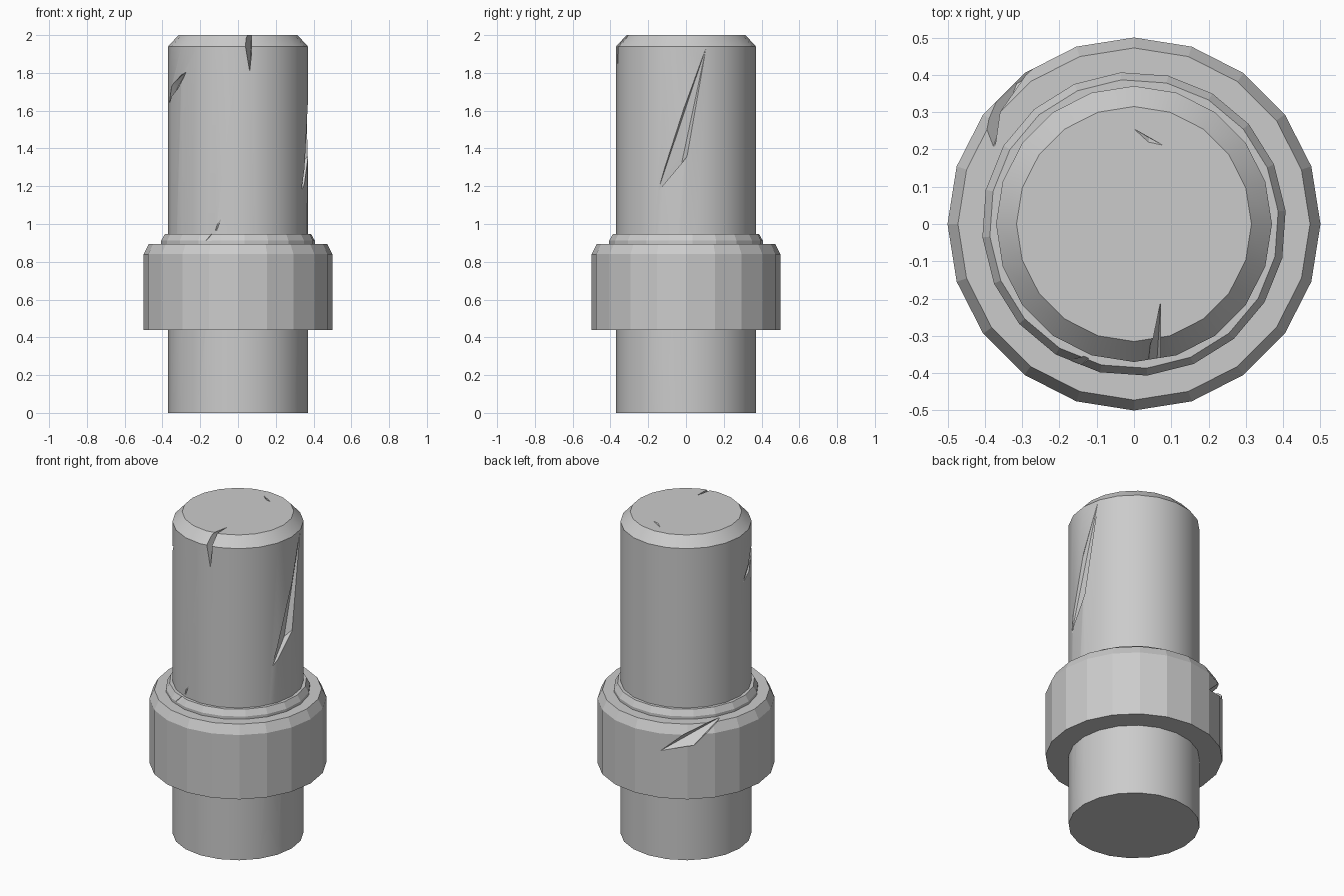
import bpy, bmesh
from math import sin, cos, radians, pi

if "Cube" in bpy.data.objects:
    bpy.data.objects.remove(bpy.data.objects["Cube"])

SIDES = 20


def polar(a, r, z):
    return (r * cos(radians(a)), r * sin(radians(a)), z)


def finish(name, bm):
    bmesh.ops.recalc_face_normals(bm, faces=bm.faces)
    mesh = bpy.data.meshes.new(name)
    bm.to_mesh(mesh)
    bm.free()
    obj = bpy.data.objects.new(name, mesh)
    bpy.context.collection.objects.link(obj)
    return obj


def lathe(name, profile, hollow=False, turn=0):
    """Revolve (radius, z) points; hollow closes the profile, else caps the ends."""
    bm = bmesh.new()
    rings = [[bm.verts.new(polar(turn + 360 * i / SIDES, r, z)) for i in range(SIDES)]
             for r, z in profile]
    pairs = list(zip(rings, rings[1:]))
    if hollow:
        pairs.append((rings[-1], rings[0]))
    else:
        bm.faces.new(rings[0])
        bm.faces.new(rings[-1])
    for lo, hi in pairs:
        for i in range(SIDES):
            j = (i + 1) % SIDES
            bm.faces.new((lo[i], lo[j], hi[j], hi[i]))
    return finish(name, bm)


def chip(targets, outline, apex, push=1.15, lift=0.0):
    """Cut a shard: hull of a surface outline, its outward copy and inner points."""
    bm = bmesh.new()
    for a, r, z in outline:
        bm.verts.new(polar(a, r, z))
        bm.verts.new(polar(a, r * push, z + lift))
    for p in apex:
        bm.verts.new(polar(*p))
    hull = bmesh.ops.convex_hull(bm, input=bm.verts)
    junk = [v for v in set(hull["geom_interior"] + hull["geom_unused"])
            if isinstance(v, bmesh.types.BMVert)]
    bmesh.ops.delete(bm, geom=junk, context='VERTS')
    cutter = finish("chip_cutter", bm)
    cutter.hide_render = True
    for obj in targets:
        mod = obj.modifiers.new("chip", 'BOOLEAN')
        mod.operation = 'DIFFERENCE'
        mod.solver = 'EXACT'
        mod.object = cutter
        bpy.context.view_layer.objects.active = obj
        bpy.ops.object.modifier_apply(modifier=mod.name)
    bpy.data.objects.remove(cutter, do_unlink=True)


# Main parts
column = lathe("column", [(0.37, 0), (0.37, 1.94), (0.315, 2.0)])
collar = lathe("collar", [(0.36, 0.44), (0.5, 0.44), (0.5, 0.84),
                          (0.472, 0.895), (0.36, 0.895)], hollow=True)
ring = lathe("collar_lip", [(0.36, 0.88), (0.408, 0.88), (0.408, 0.912),
                            (0.388, 0.948), (0.36, 0.948)], hollow=True, turn=5)

# Long gash on the right side
chip([column], [(17, 0.37, 1.94), (1, 0.37, 1.36), (-17, 0.37, 1.27), (-24, 0.37, 1.17)],
     [(-4, 0.335, 1.32)])
# Front left chip
chip([column], [(223, 0.37, 1.81), (213, 0.37, 1.73), (185, 0.37, 1.63), (200, 0.37, 1.74)],
     [(204, 0.345, 1.73)])
# Notch over the front top edge
chip([column], [(275, 0.37, 1.98), (279.5, 0.37, 1.98), (279.5, 0.372, 1.8)],
     [(289, 0.22, 2.0), (278, 0.34, 1.93)], lift=0.05)
# Small sliver in the top face
chip([column], [(90, 0.255, 2.0), (70, 0.225, 2.0), (80, 0.223, 2.0)],
     [(80, 0.235, 1.985)], push=1.0, lift=0.05)
# Large chip on the back left of the collar
chip([collar], [(108.5, 0.5, 0.735), (126, 0.5, 0.85), (152, 0.43, 0.9), (130, 0.49, 0.77)],
     [(128, 0.455, 0.8)], push=1.2, lift=0.06)
# Small crack through the front of the lip
chip([column, ring], [(258, 0.372, 1.06), (253, 0.372, 1.01), (244, 0.41, 0.9), (249, 0.41, 0.9)],
     [(253, 0.36, 0.98)])

# Smooth column, faceted collar
for o in bpy.data.objects:
    o.select_set(o == column)
bpy.context.view_layer.objects.active = column
bpy.ops.object.shade_smooth_by_angle(angle=radians(22))
